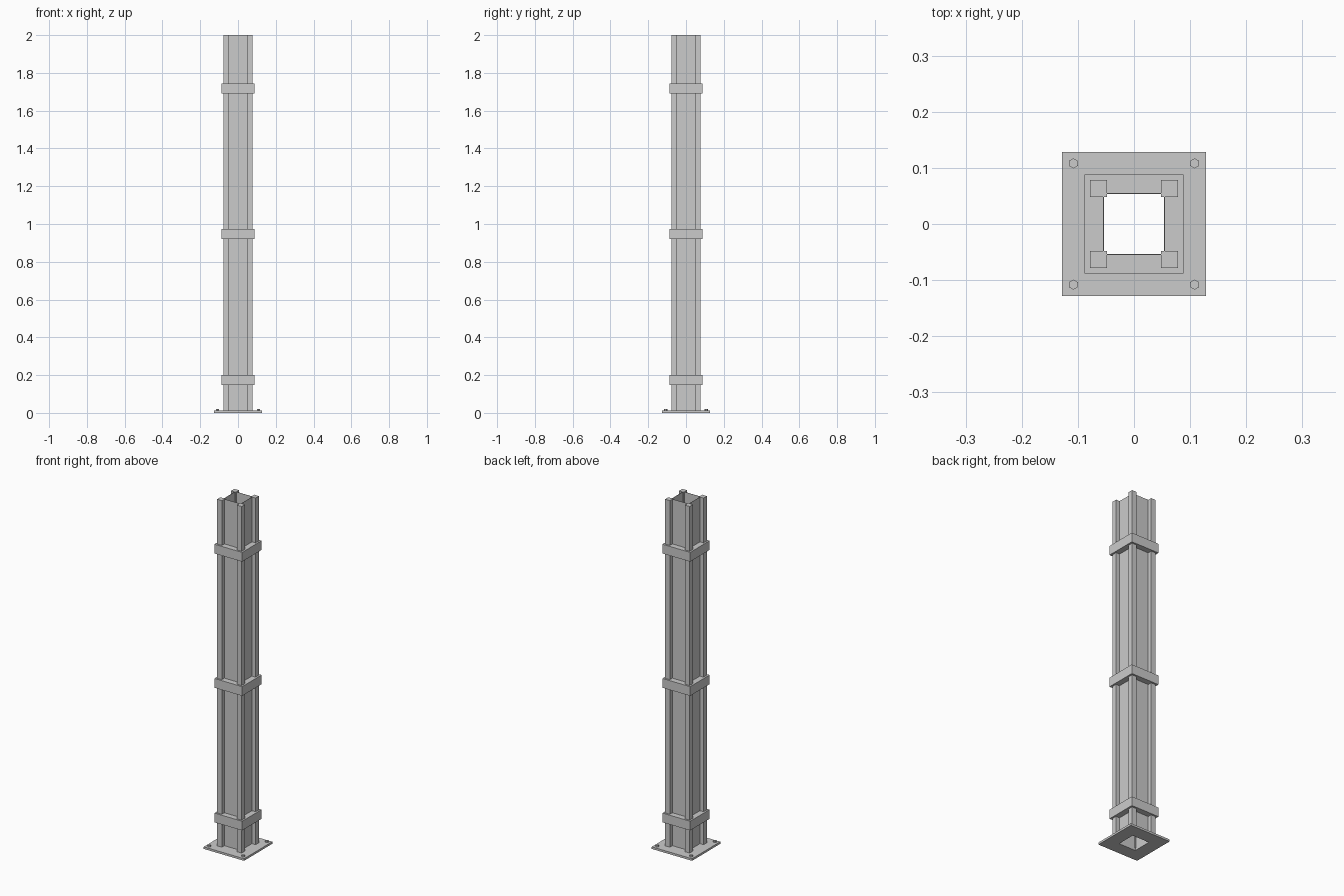
import bpy
import bmesh
import math

cube = bpy.data.objects.get("Cube")
if cube:
    bpy.data.objects.remove(cube, do_unlink=True)

steel = bpy.data.materials.new("grey_steel")
steel.use_nodes = True
GREY = (0.6, 0.6, 0.6, 1.0)
steel.diffuse_color = GREY
steel.node_tree.nodes["Principled BSDF"].inputs["Base Color"].default_value = GREY


def finish(name, bm):
    """Turn a bmesh into a named grey object."""
    bmesh.ops.recalc_face_normals(bm, faces=bm.faces)
    mesh = bpy.data.meshes.new(name)
    bm.to_mesh(mesh)
    bm.free()
    mesh.materials.append(steel)
    obj = bpy.data.objects.new(name, mesh)
    bpy.context.collection.objects.link(obj)
    return obj


def prism(name, x, y, radius, z0, z1, sides, turn):
    """Upright capped prism with its circumradius given."""
    bm = bmesh.new()
    loop = []
    for i in range(sides):
        a = turn + math.tau * i / sides
        loop.append(bm.verts.new((x + radius * math.cos(a), y + radius * math.sin(a), z0)))
    base = bm.faces.new(loop)
    top = bmesh.ops.extrude_face_region(bm, geom=[base], use_keep_orig=True)
    for v in top["geom"]:
        if isinstance(v, bmesh.types.BMVert):
            v.co.z = z1
    return finish(name, bm)


def square_ring(name, outer, inner, z0, z1):
    """Square frame with a square hole, from half widths."""
    bm = bmesh.new()
    signs = [(-1, -1), (1, -1), (1, 1), (-1, 1)]
    profile = [(outer, z0), (outer, z1), (inner, z1), (inner, z0)]
    rows = [[bm.verts.new((sx * r, sy * r, z)) for sx, sy in signs] for r, z in profile]
    for j in range(4):
        a, b = rows[j], rows[(j + 1) % 4]
        for i in range(4):
            k = (i + 1) % 4
            bm.faces.new((a[i], a[k], b[k], b[i]))
    return finish(name, bm)


HEIGHT = 2.0
PLATE_TOP = 0.012
CORE = 0.055

# Base plate and hollow core
square_ring("base_plate", 0.128, 0.0535, 0, PLATE_TOP)
square_ring("core_panels", CORE, 0.0535, PLATE_TOP, HEIGHT)

# Corner posts and anchor bolts
corners = {"front_right": (-1, -1), "front_left": (1, -1),
           "back_left": (1, 1), "back_right": (-1, 1)}
for label, (sx, sy) in corners.items():
    prism(label + "_post", sx * 0.063, sy * 0.063, 0.015 * math.sqrt(2),
          PLATE_TOP, HEIGHT, 4, math.pi / 4)
    prism(label + "_bolt", sx * 0.108, sy * 0.108, 0.009, PLATE_TOP, 0.021, 6, math.pi / 6)

# Clamping bands
for label, z in (("lower", 0.148), ("middle", 0.92), ("upper", 1.69)):
    square_ring(label + "_band", 0.088, CORE, z, z + 0.053)
